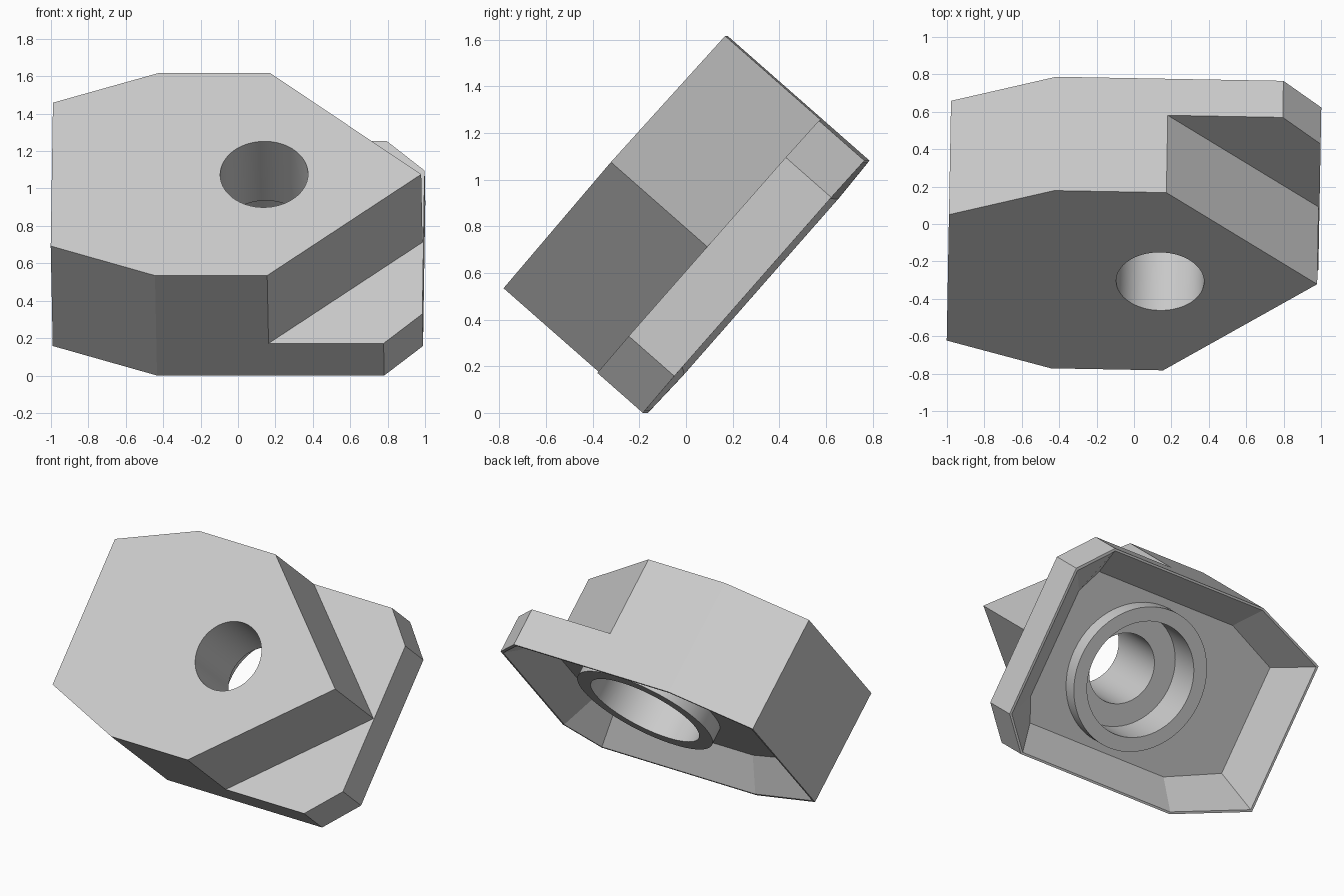
import bpy, bmesh, math
from mathutils import Matrix

cube = bpy.data.objects.get("Cube")
if cube:
    bpy.data.objects.remove(cube, do_unlink=True)

grey = bpy.data.materials.new("light_grey")
grey.use_nodes = True
grey.diffuse_color = (0.6, 0.6, 0.6, 1)
grey.node_tree.nodes["Principled BSDF"].inputs["Base Color"].default_value = (0.6, 0.6, 0.6, 1)

HALF = 0.405          # half the block thickness
BOTTOM = -HALF
HOLE_X = 0.145


def loft(name, low, z_low, high, z_high):
    """Closed solid between two matching outlines."""
    bm = bmesh.new()
    a = [bm.verts.new((x, y, z_low)) for x, y in low]
    b = [bm.verts.new((x, y, z_high)) for x, y in high]
    bm.faces.new(a)
    bm.faces.new(b)
    for i in range(len(a)):
        j = (i + 1) % len(a)
        bm.faces.new((a[i], a[j], b[j], b[i]))
    bmesh.ops.recalc_face_normals(bm, faces=bm.faces)
    mesh = bpy.data.meshes.new(name)
    bm.to_mesh(mesh)
    bm.free()
    mesh.materials.append(grey)
    obj = bpy.data.objects.new(name, mesh)
    bpy.context.collection.objects.link(obj)
    return obj


def cylinder(name, radius, z_low, z_high, sides=64):
    ring = [(HOLE_X + radius * math.cos(math.tau * i / sides),
             radius * math.sin(math.tau * i / sides)) for i in range(sides)]
    return loft(name, ring, z_low, ring, z_high)


def mirrored(half):
    """Complete an outline by mirroring it across the x axis."""
    return half + [(x, -y) for x, y in reversed(half)]


def combine(target, tool, operation):
    tool.hide_render = True
    mod = target.modifiers.new(operation, "BOOLEAN")
    mod.operation = operation
    mod.solver = "EXACT"
    mod.object = tool
    bpy.ops.object.select_all(action="DESELECT")
    target.select_set(True)
    bpy.context.view_layer.objects.active = target
    bpy.ops.object.modifier_apply(modifier=mod.name)
    bpy.data.objects.remove(tool, do_unlink=True)


# Block with four clipped corners
outline = mirrored([(-0.99, 0.51), (-0.43, 0.72), (0.785, 0.72), (0.99, 0.51)])
block = loft("clamp_block", outline, BOTTOM, outline, HALF)

# Cut the upper part to a point, leaving the base plate
notch = [(-0.13, 0.985), (0.985, 0), (-0.13, -0.985), (1.3, -0.985), (1.3, 0.985)]
combine(block, loft("notch_cutter", notch, -0.145, notch, 0.6), "DIFFERENCE")

# Sloped recess underneath, with a thin rim
floor = mirrored([(-0.78, 0.37), (-0.39, 0.53), (0.7, 0.53), (0.78, 0.37)])
combine(block, loft("recess_cutter", outline, BOTTOM - 0.015, floor, BOTTOM + 0.185), "DIFFERENCE")

# Round boss in the recess, counterbored and drilled through
combine(block, cylinder("boss", 0.48, BOTTOM + 0.08, BOTTOM + 0.25), "UNION")
combine(block, cylinder("counterbore_cutter", 0.385, BOTTOM - 0.1, BOTTOM + 0.33), "DIFFERENCE")
combine(block, cylinder("hole_cutter", 0.235, BOTTOM - 0.1, HALF + 0.1), "DIFFERENCE")

# Tilt the block back and stand it on its lower edge
tilt = Matrix.Rotation(math.radians(48.7), 4, "X")
turn = Matrix.Rotation(-0.018, 4, "Z")
block.data.transform(turn @ tilt)
lowest = min(v.co.z for v in block.data.vertices)
block.data.transform(Matrix.Translation((0, 0, -lowest)))

block.select_set(True)
bpy.context.view_layer.objects.active = block
bpy.ops.object.shade_smooth_by_angle(angle=math.radians(15))
